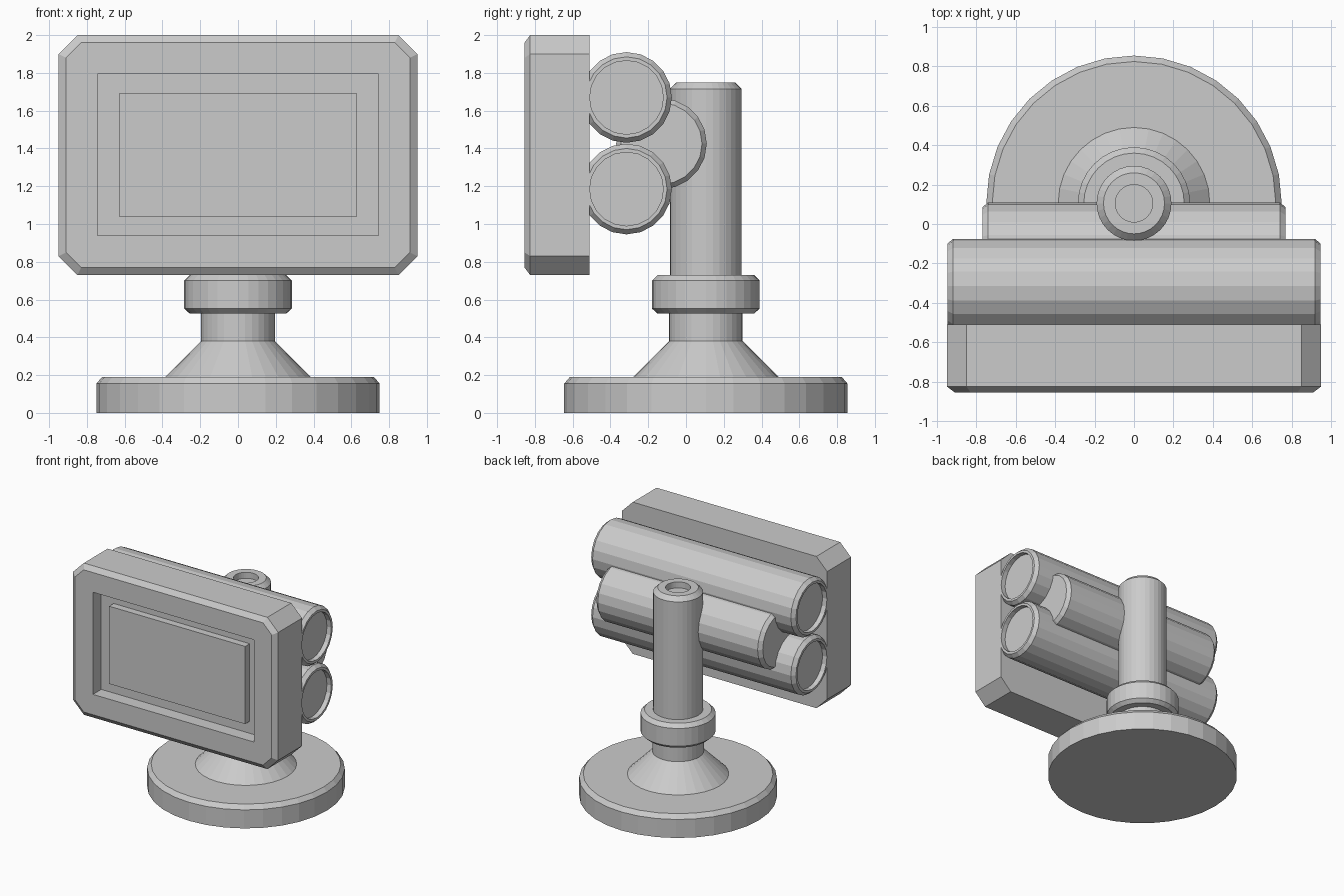
import bpy, bmesh, math
from mathutils import Matrix

if "Cube" in bpy.data.objects:
    bpy.data.objects.remove(bpy.data.objects["Cube"])

AXIS_Y = 0.105   # centre line of the stand


def finish(name, bm, matrix=None):
    bmesh.ops.recalc_face_normals(bm, faces=bm.faces)
    if matrix:
        bm.transform(matrix)
    me = bpy.data.meshes.new(name)
    bm.to_mesh(me)
    bm.free()
    ob = bpy.data.objects.new(name, me)
    bpy.context.collection.objects.link(ob)
    return ob


def loft(name, rings, matrix=None):
    """Skin a list of equal-length point rings and cap both ends."""
    bm = bmesh.new()
    loops = [[bm.verts.new(p) for p in r] for r in rings]
    n = len(loops[0])
    for a, b in zip(loops, loops[1:]):
        for i in range(n):
            j = (i + 1) % n
            bm.faces.new((a[i], a[j], b[j], b[i]))
    bm.faces.new(loops[0][::-1])
    bm.faces.new(loops[-1])
    return finish(name, bm, matrix)


def lathe(name, profile, sides, matrix):
    """Turn a (radius, height) profile around z."""
    rings = [[(r * math.cos(2 * math.pi * i / sides),
               r * math.sin(2 * math.pi * i / sides), z)
              for i in range(sides)] for r, z in profile]
    return loft(name, rings, matrix)


def box(name, x, y0, y1, z0, z1):
    return loft(name, [[(-x, y, z0), (x, y, z0), (x, y, z1), (-x, y, z1)]
                       for y in (y0, y1)])


def octagon(x, z0, z1, cut, y):
    return [(-x + cut, y, z0), (x - cut, y, z0), (x, y, z0 + cut), (x, y, z1 - cut),
            (x - cut, y, z1), (-x + cut, y, z1), (-x, y, z1 - cut), (-x, y, z0 + cut)]


# stand: base disc, flared foot, collar and hollow-topped post
stand = Matrix.Translation((0, AXIS_Y, 0))
lathe("base_disc", [(.75, 0), (.75, .155), (.72, .19)], 32, stand)
lathe("flared_foot", [(.385, .185), (.385, .19), (.195, .38), (.195, .53)], 32, stand)
lathe("collar", [(.255, .525), (.285, .552), (.285, .70), (.255, .73)], 32, stand)
lathe("post", [(.19, .5), (.19, 1.715), (.155, 1.75), (.095, 1.75), (.095, 1.70)], 32, stand)


# horizontal tubes behind the panel
def tube(name, y, z, half, r, recess):
    end = [(r, half - .03), (r - .025, half)]
    if recess:
        end += [(r - .045, half), (r - .045, half - .04)]
    profile = [(a, -h) for a, h in reversed(end)] + end
    m = Matrix.Translation((0, y, z)) @ Matrix.Rotation(math.pi / 2, 4, 'Y')
    lathe(name, profile, 20, m)


tube("upper_tube", -.315, 1.67, .948, .24, True)
tube("lower_tube", -.315, 1.185, .948, .24, True)
tube("rear_tube", -.13, 1.425, .77, .24, False)

# panel housing with cut corners, bevelled front and screen recess
panel = loft("panel_housing", [octagon(.95, .73, 2.0, .10, -.51),
                               octagon(.95, .73, 2.0, .10, -.825),
                               octagon(.91, .77, 1.96, .08, -.855)])
cutter = box("recess_cutter", .745, -.95, -.745, .94, 1.795)
cutter.hide_render = True
mod = panel.modifiers.new("recess", 'BOOLEAN')
mod.operation = 'DIFFERENCE'
mod.solver = 'EXACT'
mod.object = cutter
bpy.context.view_layer.objects.active = panel
bpy.ops.object.modifier_apply(modifier=mod.name)
bpy.data.objects.remove(cutter)

# raised screen inside the recess
box("screen", .63, -.805, -.74, 1.04, 1.69)
